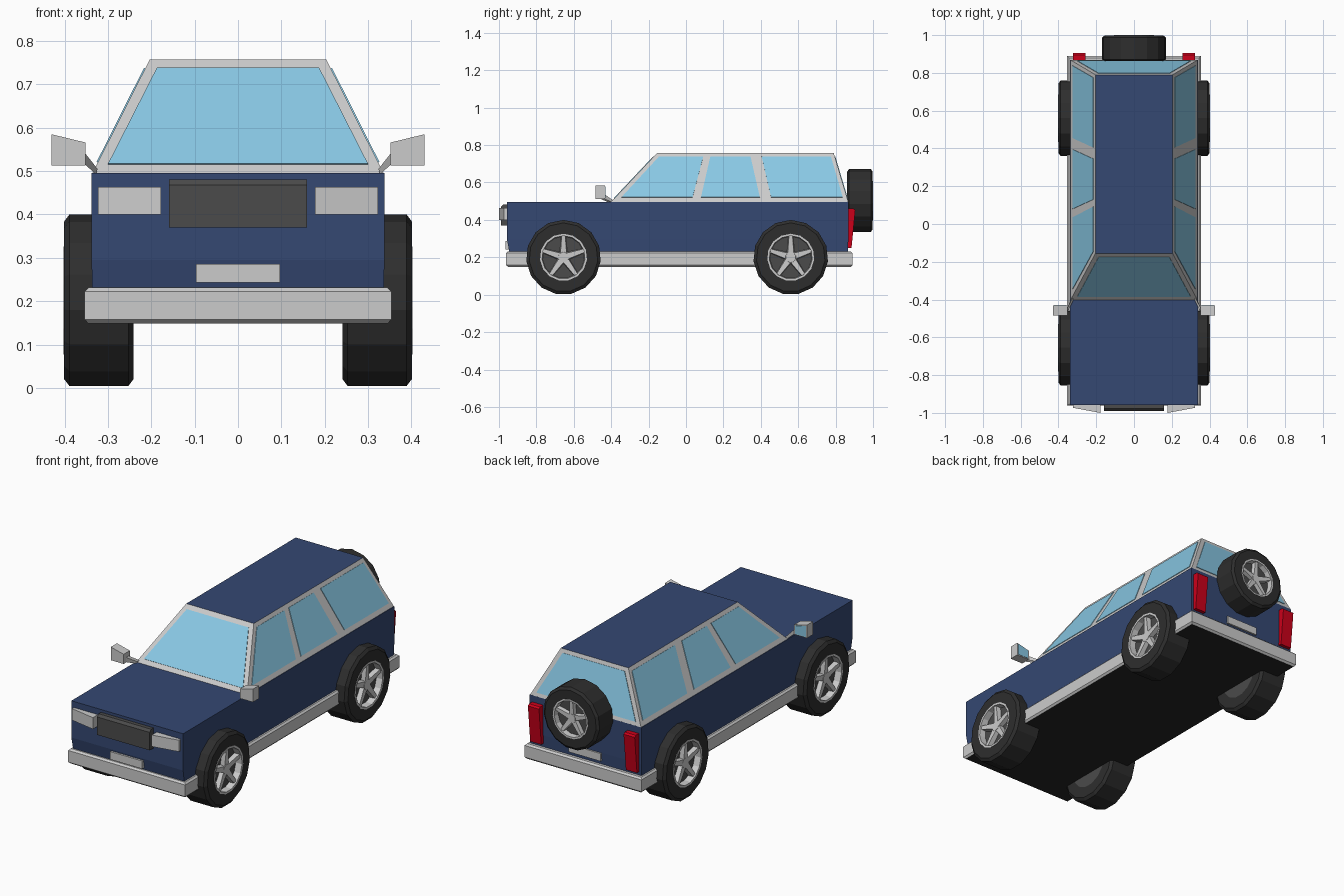
import bpy, bmesh, math
from mathutils import Matrix

if "Cube" in bpy.data.objects:
    bpy.data.objects.remove(bpy.data.objects["Cube"])


def material(name, *rgb):
    m = bpy.data.materials.new(name)
    m.diffuse_color = (*rgb, 1)
    m.use_nodes = True
    m.node_tree.nodes["Principled BSDF"].inputs["Base Color"].default_value = m.diffuse_color
    return m


BLUE = material("blue_paint", 0.035, 0.065, 0.17)
GLASS = material("window_glass", 0.25, 0.58, 0.78)
RED = material("red_lens", 0.6, 0.0, 0.01)
RUBBER = material("rubber", 0.027, 0.027, 0.027)
BLACK = material("underside", 0.018, 0.018, 0.018)
DARK = material("dark_grey", 0.07, 0.07, 0.07)


def build(name, verts, faces, mat=None, matrix=Matrix()):
    bm = bmesh.new()
    vs = [bm.verts.new(matrix @ Matrix.Translation(v).translation) for v in verts]
    for f in faces:
        bm.faces.new([vs[i] for i in f])
    bmesh.ops.recalc_face_normals(bm, faces=bm.faces)
    me = bpy.data.meshes.new(name)
    bm.to_mesh(me)
    bm.free()
    ob = bpy.data.objects.new(name, me)
    bpy.context.collection.objects.link(ob)
    if mat:
        me.materials.append(mat)
    return ob


def loft(name, rings, mat=None, matrix=Matrix()):
    """Closed solid through equally long rings of points."""
    n = len(rings[0])
    faces = [range(n), range((len(rings) - 1) * n, len(rings) * n)]
    for k in range(len(rings) - 1):
        for i in range(n):
            j = (i + 1) % n
            faces.append((k * n + i, k * n + j, k * n + n + j, k * n + n + i))
    return build(name, [v for r in rings for v in r], faces, mat, matrix)


def rect(x, y0, y1, z):
    return [(-x, y0, z), (x, y0, z), (x, y1, z), (-x, y1, z)]


def box(name, x0, x1, y0, y1, z0, z1, mat=None):
    return loft(name, [[(x0, y0, z), (x1, y0, z), (x1, y1, z), (x0, y1, z)] for z in (z0, z1)], mat)


def panel(name, quad, normal, mat, t=0.003):
    """Thin sheet lying on a slanted face."""
    rings = [[tuple(c + s * t * d for c, d in zip(p, normal)) for p in quad] for s in (-1, 1)]
    return loft(name, rings, mat)


def side_name(s):
    return "right" if s > 0 else "left"


def paint_faces(ob, mat, sign):
    ob.data.materials.append(mat)
    for p in ob.data.polygons:
        if p.normal.z * sign > 0.9:
            p.material_index = len(ob.data.materials) - 1


# Lower body with tucked-in nose
loft("body", [rect(0.336, -0.943, 0.865, 0.22), rect(0.338, -0.957, 0.868, 0.295),
              rect(0.338, -0.957, 0.868, 0.496)], BLUE)

# Bumper band all round, black underneath
band = loft("bumper_band", [rect(0.345, -0.95, 0.88, 0.148), rect(0.354, -0.962, 0.89, 0.158),
                            rect(0.354, -0.962, 0.89, 0.222), rect(0.345, -0.952, 0.88, 0.231)])
band.data.materials.append(None)
paint_faces(band, BLACK, -1)

# Cabin frame with blue roof
Z0, Z1 = 0.495, 0.757
cabin = loft("cabin", [rect(0.336, -0.402, 0.868, Z0), rect(0.204, -0.155, 0.79, Z1)])
cabin.data.materials.append(None)
paint_faces(cabin, BLUE, 1)


def lerp(a, b, z):
    return a + (b - a) * (z - Z0) / (Z1 - Z0)


# Windscreen and rear window
ZB, ZT = 0.515, 0.737
for name, ya, yb, n in (("windscreen", -0.402, -0.155, (0, -0.73, 0.69)),
                        ("rear_window", 0.868, 0.79, (0, 0.96, 0.28))):
    quad = [(-0.3, lerp(ya, yb, ZB), ZB), (0.3, lerp(ya, yb, ZB), ZB),
            (0.187, lerp(ya, yb, ZT), ZT), (-0.187, lerp(ya, yb, ZT), ZT)]
    panel(name, quad, n, GLASS)

# Side windows: bottom start and end, top end and start
for s in (1, -1):
    for i, (a, b, c, d) in enumerate(((-0.345, 0.035, 0.092, -0.145), (0.08, 0.395, 0.345, 0.13),
                                      (0.455, 0.838, 0.775, 0.405))):
        xb, xt = s * lerp(0.336, 0.204, 0.52), s * lerp(0.336, 0.204, ZT)
        panel(f"side_window_{side_name(s)}_{i + 1}",
              [(xb, a, 0.52), (xb, b, 0.52), (xt, c, ZT), (xt, d, ZT)],
              (s * 0.893, 0, 0.45), GLASS)

# Grille and number plates
loft("grille", [rect(0.159, -0.99, -0.95, 0.37), rect(0.159, -0.99, -0.95, 0.468),
                rect(0.159, -0.978, -0.95, 0.481)], DARK)
box("front_plate", -0.097, 0.097, -0.966, -0.945, 0.243, 0.286)
box("rear_plate", -0.097, 0.097, 0.86, 0.876, 0.25, 0.292)

for s in (1, -1):
    side = side_name(s)
    # Headlight, swept back toward the corner
    loft("headlight_" + side, [[(s * 0.178, -0.95, z), (s * 0.178, -1.0, z),
                                (s * 0.323, -0.973, z), (s * 0.323, -0.95, z)]
                               for z in (0.40, 0.463)])
    # Tail light, thicker at the top
    loft("tail_light_" + side, [[(s * x, y, z) for x, y in ((0.256, 0.86), (0.256, yo), (0.323, yo), (0.323, 0.86))]
                                for yo, z in ((0.885, 0.25), (0.905, 0.452), (0.895, 0.46))], RED)
    # Door mirror housing, glass and stem
    outline = [(0.352, 0.513), (0.43, 0.513), (0.43, 0.585), (0.352, 0.566)]
    loft("mirror_" + side, [[(s * x, y, z) for x, z in outline] for y in (-0.485, -0.432)])
    cx, cz = 0.391, 0.543
    panel("mirror_glass_" + side, [(s * (cx + (x - cx) * 0.85), -0.432, cz + (z - cz) * 0.85)
                                   for x, z in outline], (0, 1, 0), GLASS, 0.002)
    loft("mirror_stem_" + side,
         [[(s * 0.354, -0.468, 0.517), (s * 0.354, -0.445, 0.517), (s * 0.354, -0.445, 0.543), (s * 0.354, -0.468, 0.543)],
          [(s * 0.328, -0.41, 0.492), (s * 0.328, -0.39, 0.492), (s * 0.324, -0.39, 0.505), (s * 0.324, -0.41, 0.505)]])


def circle(x, r, n=15):
    return [(x, r * math.sin(math.tau * i / n), r * math.cos(math.tau * i / n)) for i in range(n)]


def wheel(name, matrix):
    """Outer face at local x = 0, body toward -x, radius 0.2."""
    profile = ((-0.16, 0.125), (-0.16, 0.184), (-0.148, 0.2), (-0.012, 0.2),
               (0, 0.184), (0, 0.124), (-0.035, 0.118))
    tyre = loft(name + "_tyre", [circle(x, r) for x, r in profile], RUBBER, matrix)
    tyre.data.materials.append(DARK)
    tyre.data.polygons[0].material_index = tyre.data.polygons[1].material_index = 1
    # Rim ring
    rings = [circle(x, r) for x, r in ((-0.034, 0.112), (0.002, 0.115), (0.002, 0.126), (-0.034, 0.126))]
    n = 15
    faces = [(k * n + i, k * n + (i + 1) % n, (k + 1) % 4 * n + (i + 1) % n, (k + 1) % 4 * n + i)
             for k in range(4) for i in range(n)]
    build(name + "_rim", [v for r in rings for v in r], faces, None, matrix)
    # Five tapered spokes and hub
    for i in range(5):
        turn = matrix @ Matrix.Rotation(math.tau * i / 5, 4, 'X')
        loft(f"{name}_spoke_{i + 1}", [[(-0.034, -w, r), (-0.034, w, r), (x, w * 0.8, r), (x, -w * 0.8, r)]
                                       for w, x, r in ((0.021, -0.012, 0.015), (0.012, -0.006, 0.116))], None, turn)
    loft(name + "_hub", [circle(-0.034, 0.034, 10), circle(-0.01, 0.028, 10)], None, matrix)


# Four road wheels and the spare
for s in (1, -1):
    for end, y in (("front", -0.655), ("rear", 0.56)):
        wheel(f"{end}_{side_name(s)}_wheel", Matrix.Translation((s * 0.401, y, 0.2))
              @ Matrix.Rotation(0 if s > 0 else math.pi, 4, 'Z'))
wheel("spare_wheel", Matrix.Translation((0, 0.998, 0.502)) @ Matrix.Rotation(math.pi / 2, 4, 'Z') @ Matrix.Scale(0.85, 4))
